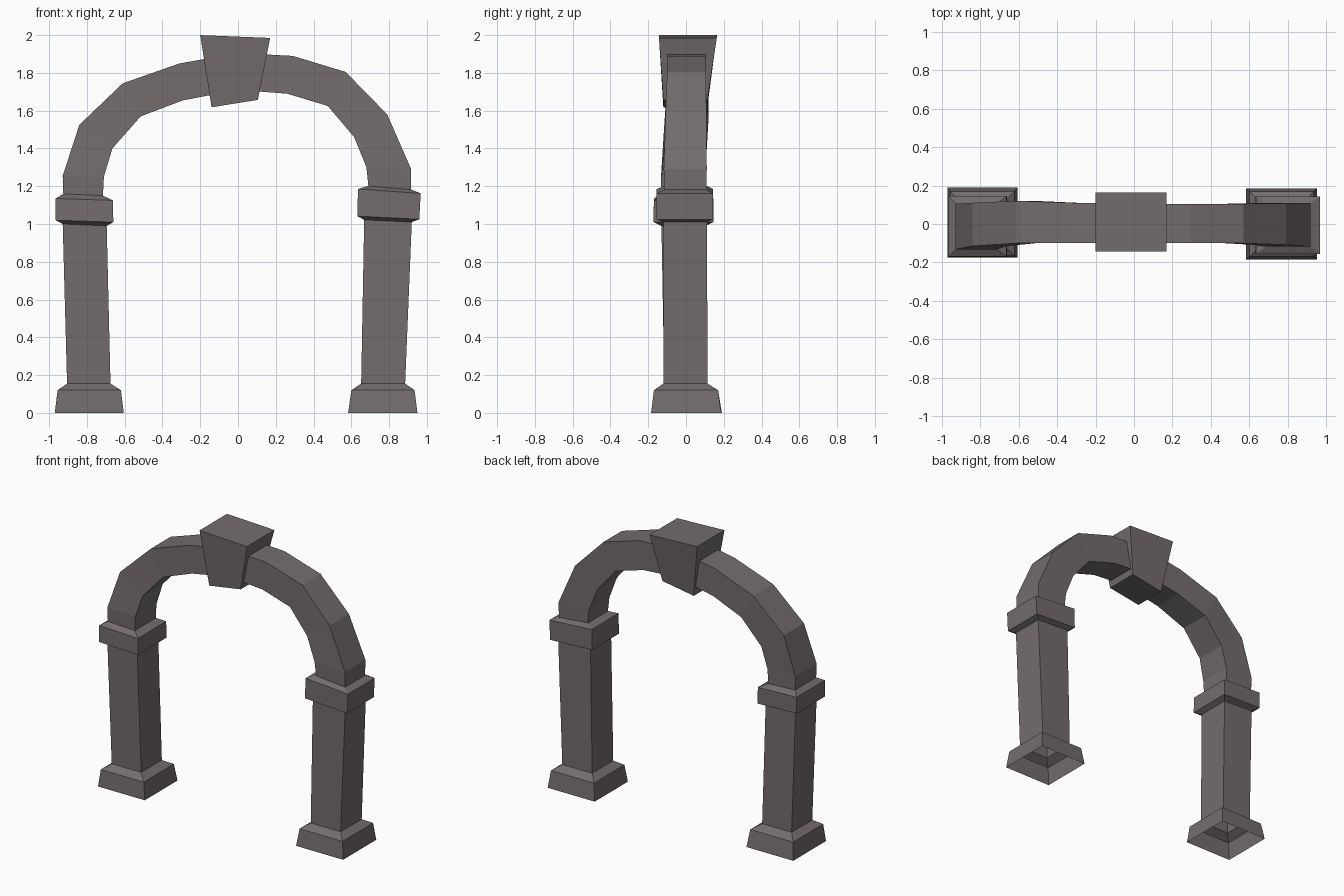
import bpy, bmesh

stone = bpy.data.materials.new("grey_brown_stone")
stone.diffuse_color = (0.175, 0.150, 0.150, 1)


def loft(name, rings, cap_start=False, cap_end=False):
    """Skin four-sided rings: (xa, za, xb, zb, y_front, y_back)."""
    bm = bmesh.new()
    loops = []
    for xa, za, xb, zb, y0, y1 in rings:
        pts = [(xa, y0, za), (xb, y0, zb), (xb, y1, zb), (xa, y1, za)]
        loops.append([bm.verts.new(p) for p in pts])
    for a, b in zip(loops, loops[1:]):
        for i in range(4):
            j = (i + 1) % 4
            bm.faces.new((a[i], a[j], b[j], b[i]))
    if cap_start:
        bm.faces.new(loops[0][::-1])
    if cap_end:
        bm.faces.new(loops[-1])
    bmesh.ops.recalc_face_normals(bm, faces=bm.faces)
    me = bpy.data.meshes.new(name)
    bm.to_mesh(me)
    bm.free()
    me.materials.append(stone)
    ob = bpy.data.objects.new(name, me)
    bpy.context.collection.objects.link(ob)
    return ob


# Left pillar: plinth (open below), shaft, capital
left = [
    (-0.97, 0, -0.605, 0, -0.175, 0.19),
    (-0.955, 0.12, -0.62, 0.12, -0.165, 0.17),
    (-0.905, 0.155, -0.675, 0.155, -0.115, 0.115),
    (-0.928, 1.0, -0.695, 0.99, -0.13, 0.105),
    (-0.965, 1.02, -0.66, 1.01, -0.172, 0.145),
    (-0.965, 1.135, -0.662, 1.125, -0.17, 0.145),
    (-0.925, 1.16, -0.715, 1.15, -0.13, 0.105),
]
# Right pillar
right = [
    (0.95, 0, 0.583, 0, -0.185, 0.185),
    (0.935, 0.12, 0.60, 0.12, -0.17, 0.17),
    (0.885, 0.155, 0.652, 0.155, -0.12, 0.115),
    (0.92, 1.01, 0.668, 1.022, -0.12, 0.11),
    (0.96, 1.025, 0.632, 1.042, -0.155, 0.143),
    (0.967, 1.162, 0.635, 1.185, -0.155, 0.143),
    (0.917, 1.182, 0.69, 1.202, -0.115, 0.108),
]
# Arch: outer and inner edge from left springing to right springing
arch = [
    left[-1],
    (-0.928, 1.255, -0.71, 1.25, -0.132, 0.105),
    (-0.84, 1.525, -0.665, 1.40, -0.115, 0.11),
    (-0.61, 1.745, -0.515, 1.57, -0.10, 0.12),
    (-0.31, 1.85, -0.29, 1.655, -0.10, 0.11),
    (0.0, 1.905, 0.0, 1.71, -0.10, 0.105),
    (0.29, 1.89, 0.26, 1.69, -0.10, 0.105),
    (0.57, 1.805, 0.475, 1.625, -0.10, 0.105),
    (0.79, 1.58, 0.615, 1.46, -0.108, 0.108),
    (0.917, 1.29, 0.68, 1.30, -0.118, 0.11),
    right[-1],
]
loft("left_pillar", left)
loft("right_pillar", right)
loft("arch_band", arch)

# Keystone: wedge block at the crown
loft("keystone", [(-0.14, 1.618, 0.105, 1.657, -0.12, 0.113),
                  (-0.20, 2.0, 0.17, 1.985, -0.143, 0.163)], True, True)
